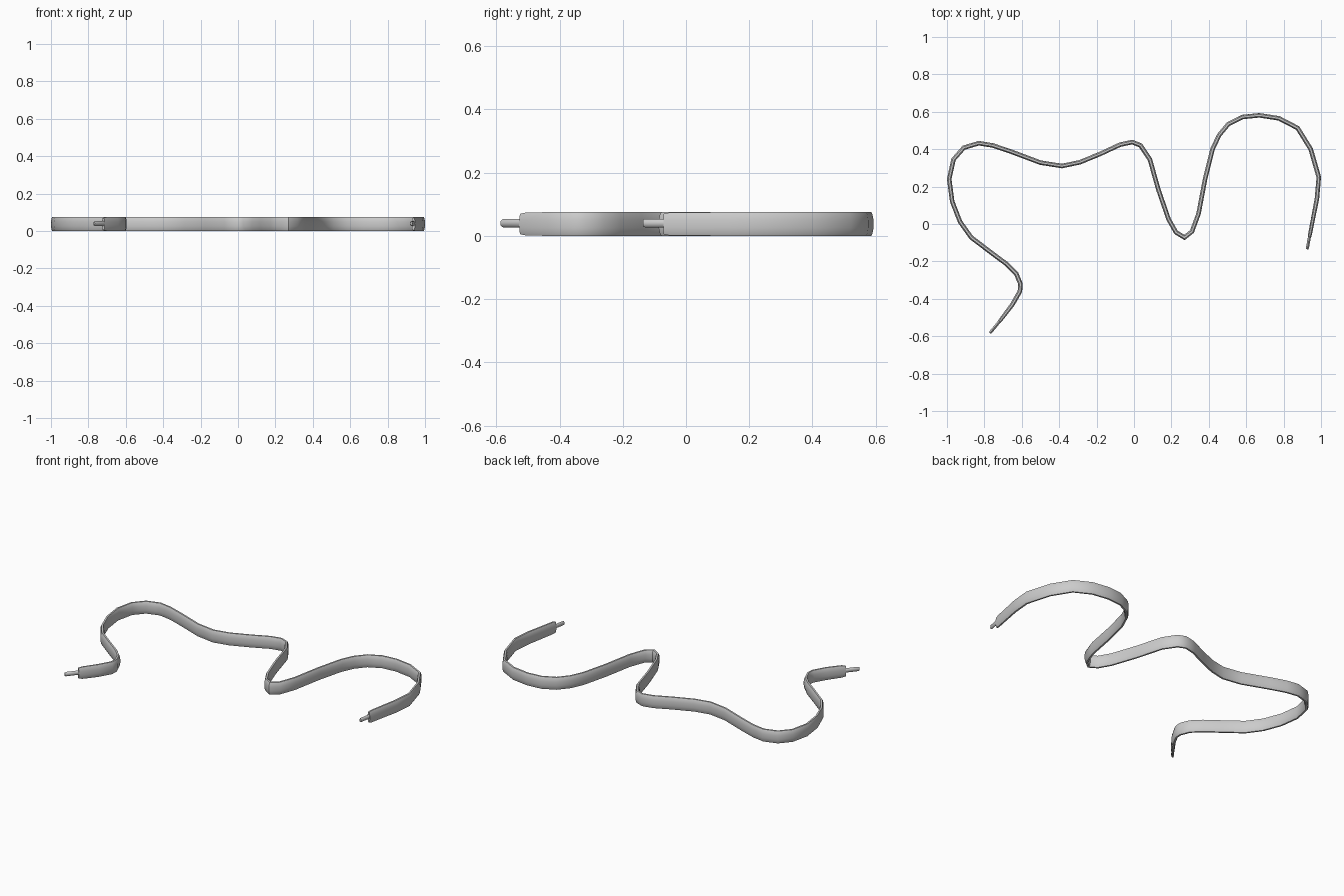
import bpy, bmesh, math
from mathutils import Vector

if "Cube" in bpy.data.objects:
    bpy.data.objects.remove(bpy.data.objects["Cube"])

# Centre line of the lace seen from above, tip to tip
PATH = [(-.77, -.583), (-.72, -.522), (-.705, -.503), (-.65, -.43), (-.61, -.36), (-.607, -.32),
        (-.63, -.265), (-.68, -.215), (-.77, -.148), (-.87, -.072), (-.93, .012),
        (-.972, .12), (-.988, .24), (-.965, .345), (-.91, .408), (-.83, .432),
        (-.755, .42), (-.66, .388), (-.50, .328), (-.385, .31), (-.29, .33),
        (-.18, .375), (-.075, .424), (-.01, .438), (.035, .42), (.085, .345),
        (.13, .185), (.185, .025), (.225, -.045), (.27, -.072), (.31, -.04),
        (.345, .055), (.38, .24), (.42, .40), (.455, .475), (.505, .535),
        (.58, .572), (.67, .581), (.775, .565), (.875, .513), (.945, .40),
        (.988, .25), (.978, .135), (.942, -.05), (.938, -.07), (.926, -.135)]
ZC = 0.0375


def sweep(name, pts, section, scales):
    """Sweep a closed (across, up) section along flat points, with end caps."""
    bm = bmesh.new()
    rings = []
    for i, p in enumerate(pts):
        p = Vector(p)
        d1 = (p - Vector(pts[i - 1])).normalized() if i else None
        d2 = (Vector(pts[i + 1]) - p).normalized() if i + 1 < len(pts) else None
        d1, d2 = d1 or d2, d2 or d1
        t = (d1 + d2).normalized()
        n = Vector((-t.y, t.x)) / t.dot(d1)
        sa, su = scales[i]
        rings.append([bm.verts.new((p.x + n.x * a * sa, p.y + n.y * a * sa, ZC + u * su))
                      for a, u in section])
    k = len(section)
    for r, s in zip(rings, rings[1:]):
        for j in range(k):
            bm.faces.new((r[j], r[(j + 1) % k], s[(j + 1) % k], s[j]))
    bm.faces.new(rings[0][::-1])
    bm.faces.new(rings[-1])
    bmesh.ops.recalc_face_normals(bm, faces=bm.faces)
    me = bpy.data.meshes.new(name)
    bm.to_mesh(me)
    bm.free()
    ob = bpy.data.objects.new(name, me)
    bpy.context.collection.objects.link(ob)
    bpy.ops.object.select_all(action='DESELECT')
    ob.select_set(True)
    bpy.context.view_layer.objects.active = ob
    bpy.ops.object.shade_smooth_by_angle(angle=math.radians(50))
    return ob


# Flat woven band: tall rounded section, slightly narrowed at both ends
band = [(.012, -.012), (.012, .012), (.009, .029), (.005, .0375),
        (-.005, .0375), (-.009, .029), (-.012, .012), (-.012, -.012),
        (-.009, -.029), (-.005, -.0375), (.005, -.0375), (.009, -.029)]
pts = PATH[1:-1]
scales = [(1, 1)] * len(pts)
scales[0] = scales[-1] = (.75, .86)
scales[1] = scales[-2] = (.85, .97)
sweep("lace_band", pts, band, scales)

# Thin stiff tips at each end
tip = [(.008 * math.cos(a), .003 + .0135 * math.sin(a))
       for a in (math.tau * i / 8 for i in range(8))]
for name, seg in (("lace_tip_left", PATH[2::-1]), ("lace_tip_right", PATH[-3:])):
    a, b, c = [Vector(p) for p in seg]
    sweep(name, [a, b, b.lerp(c, .92), c], tip, [(1, 1), (1, 1), (1, 1), (.75, .8)])
